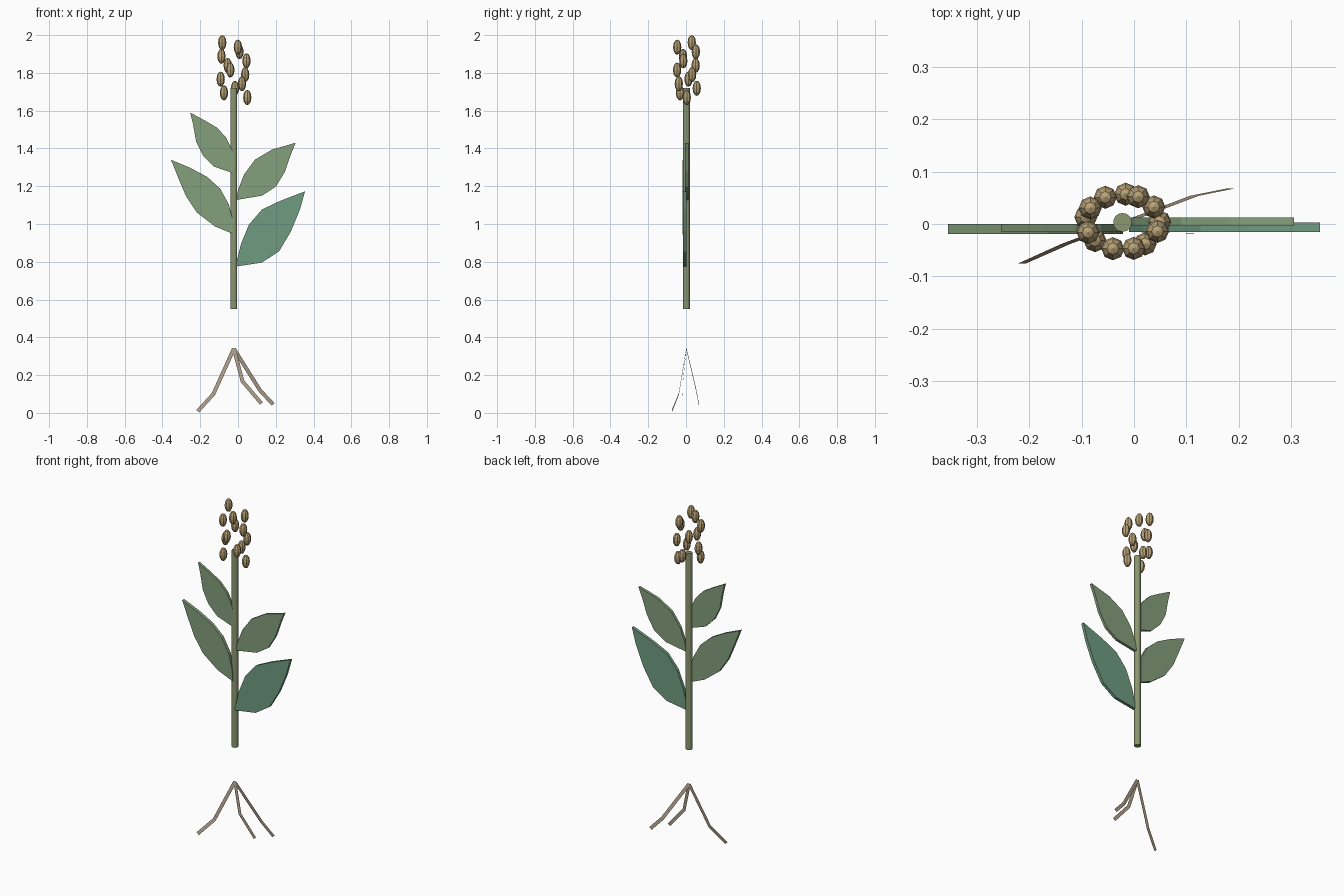
import bpy, bmesh, math
from mathutils import Vector, Matrix

if "Cube" in bpy.data.objects:
    bpy.data.objects.remove(bpy.data.objects["Cube"])

CX, CY = -0.022, 0.004   # stem axis


def material(name, rgb):
    m = bpy.data.materials.new(name)
    m.diffuse_color = (*rgb, 1)
    m.use_nodes = True
    m.node_tree.nodes["Principled BSDF"].inputs["Base Color"].default_value = m.diffuse_color
    return m


STEM = material("stem_green", (0.26, 0.31, 0.16))
LEAF = material("leaf_green", (0.23, 0.35, 0.20))
DARK = material("lower_leaf_green", (0.16, 0.33, 0.22))
SEED = material("seed_tan", (0.48, 0.36, 0.18))
ROOT = material("root_tan", (0.43, 0.35, 0.26))


def finish(bm, name, mat):
    me = bpy.data.meshes.new(name)
    bm.to_mesh(me)
    bm.free()
    ob = bpy.data.objects.new(name, me)
    me.materials.append(mat)
    bpy.context.collection.objects.link(ob)
    return ob


def leaf(name, outline, y0, y1, mat):
    """Flat outline in xz, extruded from y0 to y1."""
    bm = bmesh.new()
    face = bm.faces.new([bm.verts.new((x, y0, z)) for x, z in outline])
    ext = bmesh.ops.extrude_face_region(bm, geom=[face])
    verts = [g for g in ext["geom"] if isinstance(g, bmesh.types.BMVert)]
    bmesh.ops.translate(bm, verts=verts, vec=(0, y1 - y0, 0))
    bmesh.ops.recalc_face_normals(bm, faces=bm.faces[:])
    return finish(bm, name, mat)


def root(name, path, half=0.01):
    """Thin ribbon along a path, widened across it in the xz plane."""
    pts = [Vector(p) for p in path]
    bm = bmesh.new()
    rows = []
    for i, p in enumerate(pts):
        d = pts[min(i + 1, len(pts) - 1)] - pts[max(i - 1, 0)]
        w = Vector((d.z, 0, -d.x)).normalized() * half
        rows.append((bm.verts.new(p - w), bm.verts.new(p + w)))
    for (a, b), (c, d) in zip(rows, rows[1:]):
        f = bm.faces.new((a, b, d, c))
        f.normal_update()
        if f.normal.y > 0:
            f.normal_flip()
    return finish(bm, name, ROOT)


# stem
bm = bmesh.new()
bmesh.ops.create_cone(bm, cap_ends=True, segments=14, radius1=0.018, radius2=0.018,
                      depth=1.17, matrix=Matrix.Translation((CX, CY - 0.001, 1.135)))
finish(bm, "stem", STEM)

# leaves
leaf("leaf_lower_right", [(-.01, .775), (.127, .796), (.217, .855), (.28, .96), (.328, 1.077),
     (.355, 1.173), (.222, 1.122), (.127, 1.077), (.058, .997), (.016, .895), (-.008, .80)],
     -.015, .003, DARK)
leaf("leaf_lower_left", [(-.021, .945), (-.026, 1.013), (-.048, 1.103), (-.095, 1.188), (-.164, 1.25),
     (-.254, 1.298), (-.355, 1.34), (-.317, 1.246), (-.275, 1.146), (-.217, 1.06), (-.122, .987)],
     -.019, 0, LEAF)
leaf("leaf_upper_right", [(-.01, 1.127), (.127, 1.15), (.201, 1.198), (.249, 1.278), (.28, 1.368),
     (.305, 1.43), (.18, 1.394), (.09, 1.341), (.032, 1.262), (.001, 1.183)],
     -.004, .012, LEAF)
leaf("leaf_upper_left", [(-.021, 1.267), (-.021, 1.345), (-.032, 1.394), (-.063, 1.458), (-.111, 1.51),
     (-.175, 1.548), (-.253, 1.59), (-.238, 1.527), (-.222, 1.437), (-.185, 1.362), (-.127, 1.304)],
     -.015, 0, LEAF)

# seed head: seeds spiralling by the golden angle on an oval ring
for i in range(13):
    a = -math.radians(137.5) * i
    bm = bmesh.new()
    bmesh.ops.create_uvsphere(bm, u_segments=8, v_segments=6, radius=1)
    bmesh.ops.scale(bm, vec=(.022, .022, .04), verts=bm.verts)
    pos = (CX + .071 * math.cos(a), CY + .053 * math.sin(a), 1.67 + .0242 * i)
    bmesh.ops.translate(bm, vec=pos, verts=bm.verts)
    finish(bm, f"seed_{i + 1}", SEED)

# roots
top = (CX, 0.002, 0.34)
root("root_left", [top, (-.13, -.038, .10), (-.213, -.075, .009)])
root("root_right", [top, (.116, .054, .12), (.186, .068, .045)])
root("root_middle", [top, (.024, -.016, .167), (.124, -.018, .05)])
